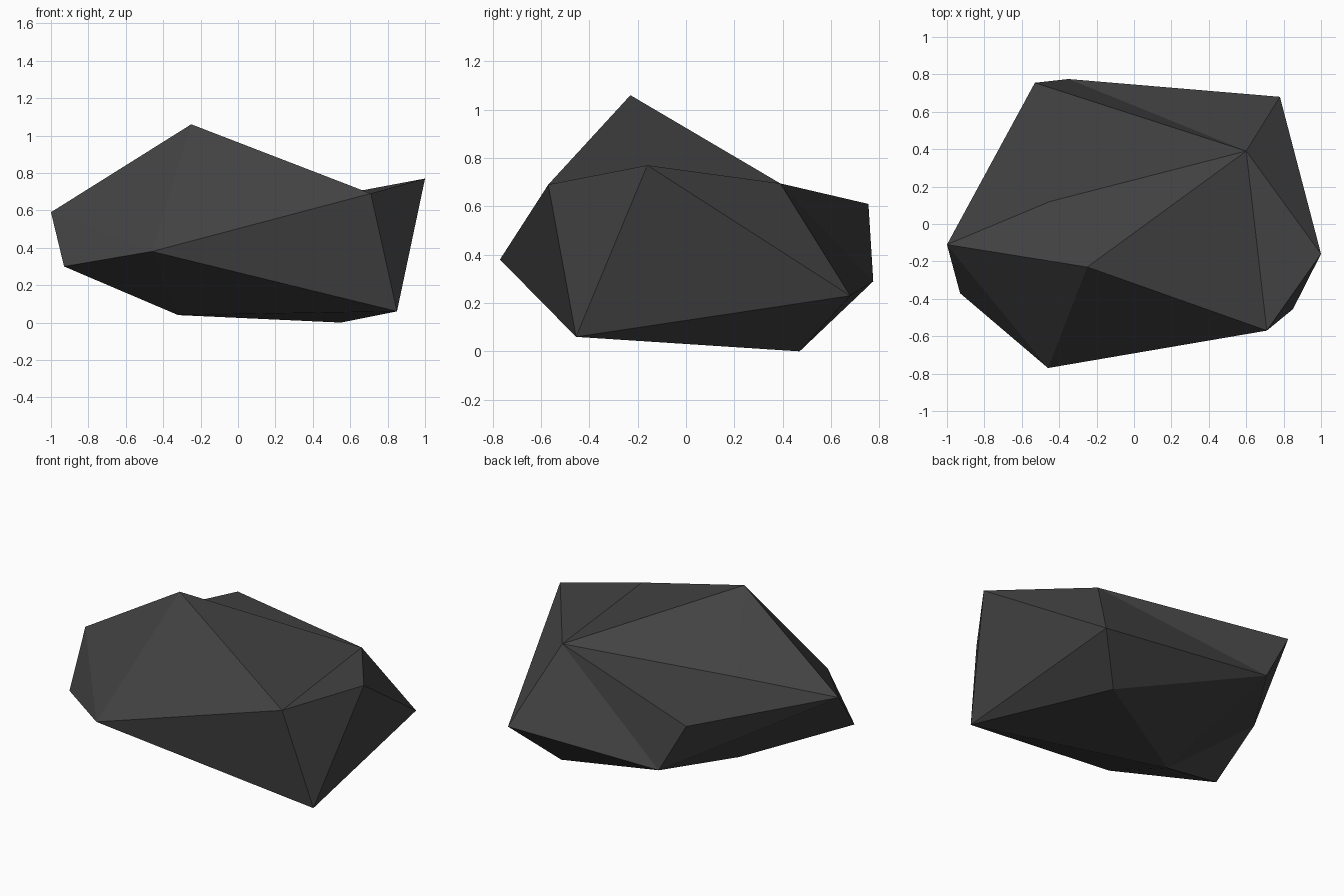
import bpy
import bmesh

cube = bpy.data.objects.get("Cube")
if cube:
    bpy.data.objects.remove(cube, do_unlink=True)

# Corners of the rock
corners = {
    "summit": (-0.25, -0.23, 1.06),
    "saddle": (0.60, 0.39, 0.695),
    "shoulder": (-0.45, 0.12, 0.66),
    "west": (-1.0, -0.11, 0.59),
    "west_low": (-0.93, -0.37, 0.30),
    "nose": (-0.46, -0.77, 0.38),
    "brow": (0.71, -0.57, 0.69),
    "foot": (0.85, -0.455, 0.06),
    "east": (1.0, -0.16, 0.77),
    "back_east": (0.78, 0.68, 0.23),
    "back_low": (-0.35, 0.775, 0.29),
    "back_high": (-0.53, 0.755, 0.61),
    "base": (-0.32, -0.08, 0.04),
    "base_east": (0.55, 0.47, 0.0),
}

bm = bmesh.new()
verts = {name: bm.verts.new(co) for name, co in corners.items()}


def fan(hub, rim, closed=False):
    """Facets between a hub corner and each neighbouring pair on its rim."""
    names = rim.split()
    if closed:
        names.append(names[0])
    for a, b in zip(names, names[1:]):
        bm.faces.new((verts[hub], verts[a], verts[b]))


# Upper facets
fan("saddle", "brow east back_east back_low back_high shoulder summit", closed=True)
fan("shoulder", "back_high west summit")

# Front facets
fan("nose", "foot brow summit west west_low")

# Right side and back facets
fan("foot", "brow east back_east base_east")
fan("back_low", "base_east back_east")
fan("back_low", "back_high west")

# Underside
fan("base", "west west_low nose foot base_east back_low", closed=True)

bmesh.ops.recalc_face_normals(bm, faces=bm.faces)
mesh = bpy.data.meshes.new("rock")
bm.to_mesh(mesh)
bm.free()

# Charcoal stone colour
colour = (0.055, 0.055, 0.055, 1.0)
stone = bpy.data.materials.new("charcoal_stone")
stone.use_nodes = True
stone.diffuse_color = colour
shader = next(n for n in stone.node_tree.nodes if n.type == "BSDF_PRINCIPLED")
shader.inputs["Base Color"].default_value = colour
shader.inputs["Roughness"].default_value = 0.9
mesh.materials.append(stone)

rock = bpy.data.objects.new("rock", mesh)
bpy.context.collection.objects.link(rock)
